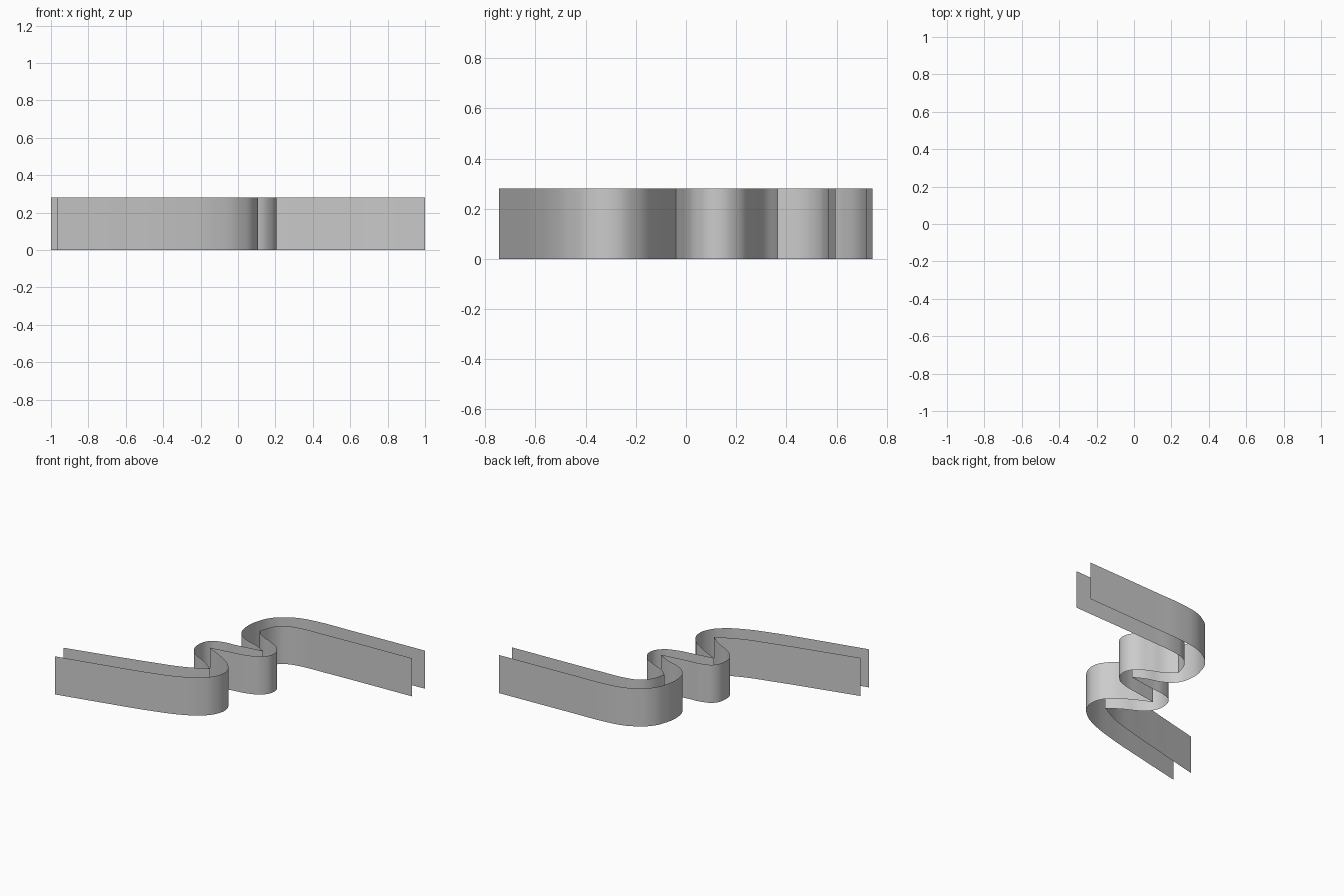
import bpy
import math

if "Cube" in bpy.data.objects:
    bpy.data.objects.remove(bpy.data.objects["Cube"])

HEIGHT = 0.28

# Plan paths (x, y) of the two ribbon walls; sharp inner corners are listed by index
NEAR = [(-0.967, -0.745), (-0.62, -0.668), (-0.3, -0.592), (-0.1, -0.527), (0.02, -0.46),
        (0.087, -0.383), (0.105, -0.29), (0.06, -0.2), (-0.05, -0.118),
        (-0.2, -0.04),
        (-0.053, -0.018), (0.08, 0.005), (0.164, 0.045), (0.205, 0.12),
        (0.175, 0.205), (0.078, 0.268), (-0.02, 0.312),
        (-0.08, 0.365),
        (-0.04, 0.475), (0.012, 0.525), (0.1, 0.553), (0.3, 0.567), (1.0, 0.595)]
NEAR_CORNERS = {9, 17}

FAR = [(-1.0, -0.602), (-0.66, -0.52), (-0.4, -0.455), (-0.16, -0.385),
       (-0.01, -0.31),
       (-0.1, -0.245), (-0.21, -0.185), (-0.27, -0.127), (-0.292, -0.045),
       (-0.262, 0.045), (-0.19, 0.08), (-0.08, 0.093),
       (0.12, 0.12),
       (0.04, 0.163), (-0.08, 0.205), (-0.156, 0.263), (-0.19, 0.36),
       (-0.172, 0.5), (-0.125, 0.588), (-0.057, 0.643), (0.02, 0.682),
       (0.162, 0.708), (0.4, 0.719), (1.0, 0.743)]
FAR_CORNERS = {4, 12}


def ribbon_wall(name, points, corners):
    """Thin upright wall swept up from a smooth plan curve."""
    curve = bpy.data.curves.new(name, 'CURVE')
    curve.dimensions = '2D'
    curve.fill_mode = 'NONE'
    curve.resolution_u = 8
    curve.extrude = HEIGHT / 2
    spline = curve.splines.new('BEZIER')
    spline.bezier_points.add(len(points) - 1)
    for i, (bp, (x, y)) in enumerate(zip(spline.bezier_points, points)):
        bp.co = (x, y, 0)
        kind = 'VECTOR' if i in corners else 'AUTO'
        bp.handle_left_type = bp.handle_right_type = kind
    obj = bpy.data.objects.new(name, curve)
    bpy.context.collection.objects.link(obj)
    obj.location.z = HEIGHT / 2
    # Turn into mesh and shade smooth except at the corners
    bpy.ops.object.select_all(action='DESELECT')
    obj.select_set(True)
    bpy.context.view_layer.objects.active = obj
    bpy.ops.object.convert(target='MESH')
    bpy.ops.object.shade_smooth_by_angle(angle=math.radians(30))


# The two banks of the winding ribbon
ribbon_wall("near_wall", NEAR, NEAR_CORNERS)
ribbon_wall("far_wall", FAR, FAR_CORNERS)
